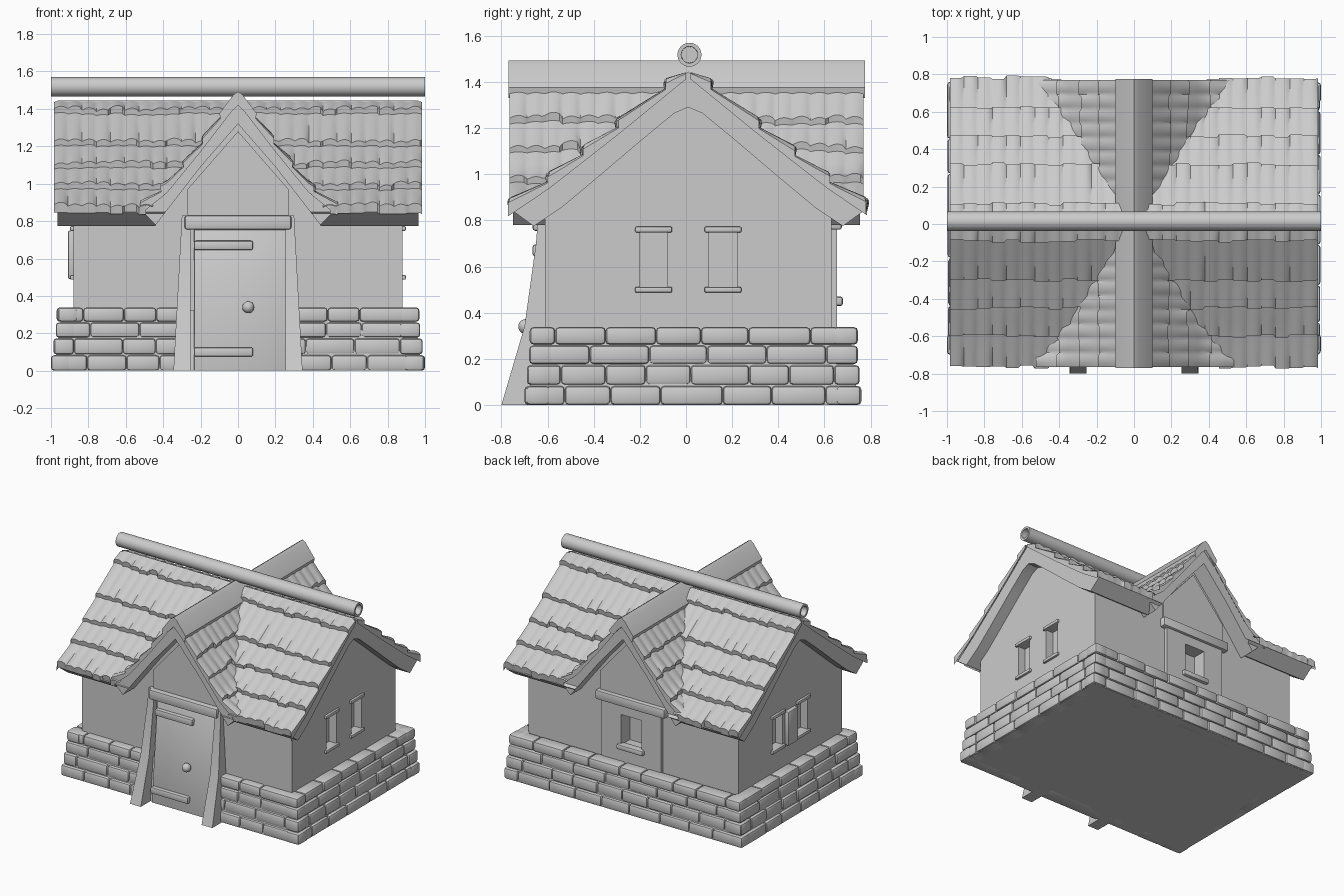
import bpy, bmesh, math, random
from mathutils import Matrix, Vector

if "Cube" in bpy.data.objects:
    bpy.data.objects.remove(bpy.data.objects["Cube"])

random.seed(4)

# Roof curves: (distance from ridge, height)
MAIN_TOP = [(0, 1.45), (0.3, 1.205), (0.6, 0.97), (0.8, 0.835)]
MAIN_UNDER = [(0, 1.29), (0.06, 1.265), (0.2, 1.15), (0.4, 0.98), (0.55, 0.855), (0.67, 0.775)]
GABLE_TOP = [(0, 1.46), (0.2, 1.20), (0.38, 0.98), (0.53, 0.86)]
GABLE_UNDER = [(0, 1.32), (0.2, 1.09), (0.44, 0.78)]
MAIN_Y = 0.01


def curve(pts, s):
    s = abs(s)
    for (a, za), (b, zb) in zip(pts, pts[1:]):
        if s <= b or b == pts[-1][0]:
            return za + (zb - za) * (s - a) / (b - a)


def finish(name, bm):
    me = bpy.data.meshes.new(name)
    bm.to_mesh(me)
    bm.free()
    ob = bpy.data.objects.new(name, me)
    bpy.context.collection.objects.link(ob)
    return ob


def mirrored(pts):
    return [(-u, z) for u, z in reversed(pts) if u > 0] + list(pts)


def prism(name, pts, axis, a, b, bevel=0, shift=0):
    """Extrude a (u, z) outline along x or y."""
    bm = bmesh.new()
    put = (lambda t, u, z: (t, u + shift, z)) if axis == 'x' else (lambda t, u, z: (u + shift, t, z))
    A = [bm.verts.new(put(a, *p)) for p in pts]
    B = [bm.verts.new(put(b, *p)) for p in pts]
    bm.faces.new(A)
    bm.faces.new(B)
    for i in range(len(pts)):
        j = (i + 1) % len(pts)
        bm.faces.new((A[i], A[j], B[j], B[i]))
    bmesh.ops.recalc_face_normals(bm, faces=bm.faces)
    if bevel:
        bmesh.ops.bevel(bm, geom=bm.edges[:], offset=bevel, segments=2, profile=0.5, affect='EDGES')
    return finish(name, bm)


def boxes(name, spans, bevel=0):
    """Several boxes, each given as (x0, x1, y0, y1, z0, z1)."""
    bm = bmesh.new()
    for x0, x1, y0, y1, z0, z1 in spans:
        m = Matrix.Translation(((x0 + x1) / 2, (y0 + y1) / 2, (z0 + z1) / 2))
        m = m @ Matrix.Diagonal((x1 - x0, y1 - y0, z1 - z0, 1))
        bmesh.ops.create_cube(bm, size=1, matrix=m)
    if bevel:
        bmesh.ops.bevel(bm, geom=bm.edges[:], offset=bevel, segments=2, profile=0.5, affect='EDGES')
    return finish(name, bm)


def cut(ob, cutter):
    mod = ob.modifiers.new("cut", 'BOOLEAN')
    mod.object, mod.operation, mod.solver = cutter, 'DIFFERENCE', 'EXACT'
    bpy.context.view_layer.objects.active = ob
    bpy.ops.object.modifier_apply(modifier=mod.name)
    bpy.data.objects.remove(cutter)


def tiles(name, top, rows, axis, t0, t1, hidden, shift=0):
    """Stepped rows of rippled tiles on both slopes of a roof."""
    bm = bmesh.new()
    width, steps, K = 0.076, 6, 5
    n = round((t1 - t0) / width) * steps
    for side in (1, -1):
        for a, b in zip(rows, rows[1:]):
            grid, drop, lift = [], 0, 0
            for j in range(-1, n + 2):
                if j % steps == 0:
                    drop, lift = random.uniform(-0.009, 0.009), random.uniform(0, 0.01)
                jj = min(max(j, 0), n)
                t = t0 + (t1 - t0) * jj / n
                wave = 0.013 * abs(math.sin(math.pi * jj / steps))
                end = j < 0 or j > n
                col = []
                for k in range(K + 1):
                    f = min(k / (K - 1), 1)
                    s = a - 0.02 + (b + drop - a + 0.02) * f
                    h = -0.005 + (0.028 + lift) * f + wave * (0.4 + 0.6 * f)
                    if k == K:
                        s, h = s - 0.008, -0.015
                    if end:
                        h = -0.03
                    z = curve(top, s) + h
                    u = side * s + shift
                    col.append(bm.verts.new((t, u, z) if axis == 'x' else (u, t, z)))
                grid.append(col)
            flip = (side < 0) == (axis == 'x')
            for c, d in zip(grid, grid[1:]):
                for k in range(K):
                    q = [c[k], d[k], d[k + 1], c[k + 1]]
                    if not hidden(sum((v.co for v in q), Vector()) / 4):
                        bm.faces.new(q[::-1] if flip else q)
    bmesh.ops.delete(bm, geom=[v for v in bm.verts if not v.link_faces], context='VERTS')
    return finish(name, bm)


# Stone plinth: tapered core with rounded bricks
core = boxes("plinth_core", [(-0.985, 0.985, -0.685, 0.745, 0, 0.325)])
for v in core.data.vertices:
    if v.co.z > 0.1:
        v.co.x *= 0.955
        v.co.y -= math.copysign(0.035, v.co.y)
bricks = []
levels = [0, 0.085, 0.175, 0.26, 0.34]
for r, (z0, z1) in enumerate(zip(levels, levels[1:])):
    k = z0 / 0.34
    hx, yf, yb = 1.0 - 0.05 * k, -0.70 + 0.04 * k, 0.76 - 0.03 * k
    if r == 3:
        hx, yf, yb = hx + 0.008, yf - 0.008, yb + 0.008
    for wall in ("front", "back", "left", "right"):
        lo, hi = (-hx, hx) if wall in ("front", "back") else (yf, yb)
        p = lo
        while p < hi - 0.01:
            w = random.uniform(0.17, 0.27) * (0.55 if p == lo and r % 2 else 1)
            q = hi if hi - p - w < 0.1 else p + w
            o = random.uniform(0, 0.008)
            z = (z0 + 0.002 if r else 0, z1 - 0.002)
            if wall == "front":
                for c, d in ((p, min(q, -0.29)), (max(p, 0.29), q)):
                    if d - c > 0.04:
                        bricks.append((c, d, yf + o, yf + 0.11, *z))
            elif wall == "back":
                bricks.append((p, q, yb - 0.11, yb - o, *z))
            elif wall == "left":
                bricks.append((-hx + o, -hx + 0.11, p, q, *z))
            else:
                bricks.append((hx - 0.11, hx - o, p, q, *z))
            p = q
boxes("plinth_bricks", bricks, 0.017)

# Walls with window recesses
wall_top = mirrored([(u, z + 0.03) for u, z in MAIN_UNDER[:-1]] + [(0.62, 0.83)])
walls = prism("walls", [(-0.62, 0.3)] + wall_top + [(0.62, 0.3)], 'x', -0.88, 0.88, shift=MAIN_Y)
holes = [(s * 0.89 - 0.07, s * 0.89 + 0.07, y, y + 0.12, 0.51, 0.75) for s in (1, -1) for y in (-0.2, 0.1)]
holes.append((-0.085, 0.085, 0.55, 0.7, 0.46, 0.69))
cut(walls, boxes("window_cutter", holes))
prism("cross_gable_walls", mirrored([(0, 1.34), (0.2, 1.11), (0.46, 0.77)]), 'y', -0.61, 0.63)

# Side window lintels, sills and left mullion
boxes("side_window_trim", [(s * 0.885 - 0.012, s * 0.885 + 0.012, y - 0.02, y + 0.14, z, z + 0.025)
                           for s in (1, -1) for y in (-0.2, 0.1) for z in (0.487, 0.748)], 0.006)
boxes("left_window_mullion", [(-0.91, -0.86, -0.05, 0.07, 0.49, 0.75)], 0.012)

# Back window panel and beam
boxes("back_window_panel", [(-0.25, -0.085, 0.6, 0.655, 0.33, 0.76), (0.085, 0.25, 0.6, 0.655, 0.33, 0.76),
                            (-0.086, 0.086, 0.6, 0.655, 0.33, 0.46), (-0.086, 0.086, 0.6, 0.655, 0.69, 0.76)])
boxes("back_window_sill", [(-0.11, 0.11, 0.62, 0.68, 0.43, 0.47)], 0.01)
boxes("back_beam", [(-0.29, 0.29, 0.6, 0.675, 0.76, 0.83)], 0.01)

# Gable panels, front and back
panel = mirrored([(0, 1.28), (0.27, 0.97), (0.27, 0.82)])
prism("front_gable_panel", panel, 'y', -0.625, -0.58)
prism("back_gable_panel", panel, 'y', 0.6, 0.642)

# Door, posts, lintel, hinges and knob
prism("door", [(-0.58, 0.755), (-0.63, 0.755), (-0.70, 0.0), (-0.58, 0.0)], 'x', -0.235, 0.262, 0.006)
profile = [(-0.58, 0.83), (-0.64, 0.83), (-0.65, 0.7), (-0.70, 0.34), (-0.80, 0), (-0.6, 0)]
for side, label in ((-1, "left"), (1, "right")):
    post = prism(label + "_door_post", profile, 'x', side * 0.255, side * 0.30)
    for v in post.data.vertices:
        if abs(v.co.x) > 0.28:
            v.co.x += side * 0.045 * (1 - v.co.z / 0.83)
boxes("door_lintel", [(-0.285, 0.285, -0.665, -0.58, 0.755, 0.83)], 0.012)
boxes("door_hinges", [(-0.235, 0.08, y - 0.025, y + 0.03, z - 0.025, z + 0.025)
                      for y, z in ((-0.64, 0.67), (-0.692, 0.1))], 0.01)
bm = bmesh.new()
bmesh.ops.create_uvsphere(bm, u_segments=16, v_segments=10, radius=0.032,
                          matrix=Matrix.Translation((0.055, -0.695, 0.34)))
finish("door_knob", bm)

# Roof slabs
under = mirrored(MAIN_UNDER)[::-1]
slab = prism("main_roof_slab", mirrored([(0, 1.445), (0.3, 1.2), (0.6, 0.965), (0.765, 0.845)]) + under,
             'x', -0.965, 0.965, shift=MAIN_Y)
cut(slab, prism("gable_cutter", mirrored(GABLE_UNDER + [(0.44, 0.5)]), 'y', -1.2, 1.2))
prism("cross_roof_slab", mirrored([(u, z - 0.005) for u, z in GABLE_TOP[:-1]] + [(0.52, 0.86)])
      + mirrored(GABLE_UNDER)[::-1], 'y', -0.75, 0.755)

# Roof tiles, left out where the other roof covers them
tiles("main_roof_tiles", MAIN_TOP, [0.03, 0.1, 0.31, 0.46, 0.61, 0.775], 'x', -0.985, 0.985,
      lambda c: c.z < curve(GABLE_TOP, c.x) - 0.03 and abs(c.x) < 0.5, MAIN_Y)
tiles("cross_roof_tiles", GABLE_TOP, [0.04, 0.19, 0.29, 0.41, 0.53], 'y', -0.765, 0.77,
      lambda c: c.z < curve(MAIN_TOP, c.y - MAIN_Y) - 0.03)

# Ridge cap of the cross roof
prism("cross_ridge_cap", mirrored([(0, 1.492), (0.025, 1.475), (0.1, 1.375)])
      + mirrored([(0, 1.42), (0.09, 1.33)])[::-1], 'y', -0.77, 0.775)

# Main ridge pole with hollow ends
bm = bmesh.new()
pole = Matrix.Translation((0, 0.015, 1.518)) @ Matrix.Rotation(math.pi / 2, 4, 'Y')
bmesh.ops.create_cone(bm, cap_ends=True, segments=24, radius1=0.052, radius2=0.052, depth=2, matrix=pole)
caps = [f for f in bm.faces if len(f.verts) > 4]
bmesh.ops.inset_individual(bm, faces=caps, thickness=0.016)
bmesh.ops.inset_individual(bm, faces=caps, thickness=0.001, depth=-0.05)
finish("ridge_pole", bm)

# Smooth shading with crisp edges
for ob in bpy.data.objects:
    ob.select_set(True)
    bpy.context.view_layer.objects.active = ob
bpy.ops.object.shade_smooth_by_angle(angle=math.radians(40))
